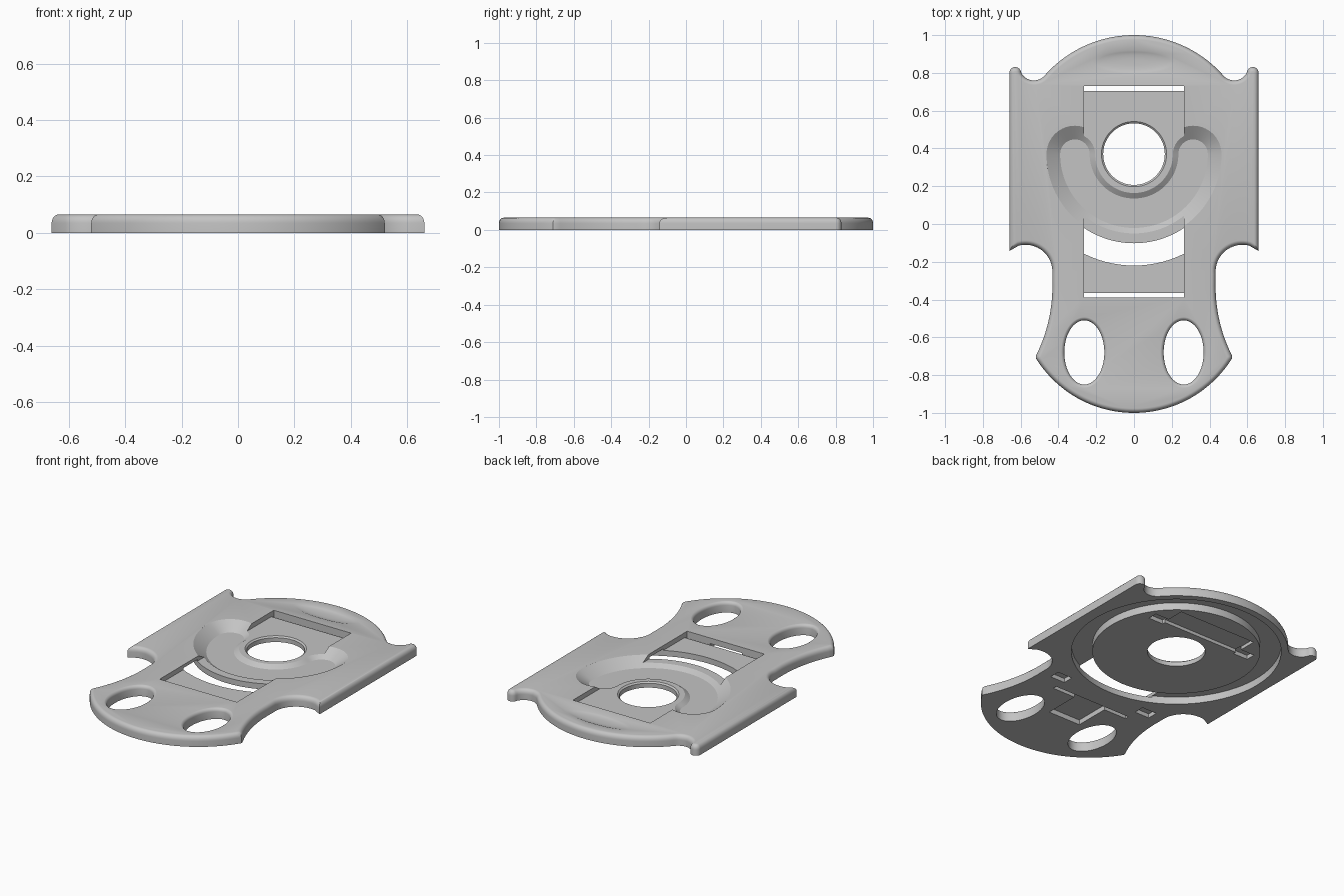
import bpy
import bmesh
from math import cos, sin, radians, pi
from mathutils import Vector

if "Cube" in bpy.data.objects:
    bpy.data.objects.remove(bpy.data.objects["Cube"], do_unlink=True)

THICK = 0.065
POCKET_Z = 0.035
HUB = (0, 0.37)
GREY = (0.55, 0.55, 0.55, 1)

grey = bpy.data.materials.new("satin grey")
grey.use_nodes = True
grey.diffuse_color = GREY
grey.node_tree.nodes["Principled BSDF"].inputs["Base Color"].default_value = GREY


def arc(cx, cy, rx, a0, a1, n, ry=None):
    """Points on an arc, angles in degrees."""
    ry = rx if ry is None else ry
    angles = [radians(a0 + (a1 - a0) * i / n) for i in range(n + 1)]
    return [Vector((cx + rx * cos(a), cy + ry * sin(a))) for a in angles]


def oval(cx, cy, rx, ry=None, n=72):
    return arc(cx, cy, rx, 0, 360, n, ry)[:-1]


def inset(points, d):
    """Move a counter-clockwise loop inward by d with mitred corners."""
    result = []
    for i, p in enumerate(points):
        e1 = (p - points[i - 1]).normalized()
        e2 = (points[(i + 1) % len(points)] - p).normalized()
        n1, n2 = Vector((-e1.y, e1.x)), Vector((-e2.y, e2.x))
        result.append(p + (n1 + n2) * d / (1 + n1.dot(n2)))
    return result


def loft(name, rings, closed=False):
    """Skin rising counter-clockwise (loop, z) rings; cap the ends, or close into a tube."""
    bm = bmesh.new()
    loops = [[bm.verts.new((p.x, p.y, z)) for p in pts] for pts, z in rings]
    pairs = list(zip(loops, loops[1:]))
    if closed:
        pairs.append((loops[-1], loops[0]))
    else:
        bm.faces.new(loops[0][::-1])
        bm.faces.new(loops[-1])
    for low, high in pairs:
        for i in range(len(low)):
            j = (i + 1) % len(low)
            bm.faces.new((low[i], low[j], high[j], high[i]))
    mesh = bpy.data.meshes.new(name)
    bm.to_mesh(mesh)
    bm.free()
    mesh.materials.append(grey)
    obj = bpy.data.objects.new(name, mesh)
    bpy.context.collection.objects.link(obj)
    return obj


def volume(mesh):
    bm = bmesh.new()
    bm.from_mesh(mesh)
    v = bm.calc_volume()
    bm.free()
    return v


def carve(body, cutter):
    """Subtract the cutter, accepting only a sound result."""
    before = volume(body.data)
    for solver in ("EXACT", "MANIFOLD"):
        mod = body.modifiers.new("cut", "BOOLEAN")
        mod.operation = "DIFFERENCE"
        mod.solver = solver
        mod.object = cutter
        graph = bpy.context.evaluated_depsgraph_get()
        mesh = bpy.data.meshes.new_from_object(body.evaluated_get(graph))
        body.modifiers.clear()
        if 0.7 * before < volume(mesh) < before:
            body.data = mesh
            break
    bpy.data.objects.remove(cutter, do_unlink=True)


def box(name, x0, x1, y0, y1, z0, z1):
    loop = [Vector(c) for c in ((x0, y0), (x1, y0), (x1, y1), (x0, y1))]
    return loft(name, [(loop, z0), (loop, z1)])


def channel(d):
    """U-shaped loop around the hub at distance d from its centre line."""
    x, y = HUB
    r = 0.313
    return (arc(x, y, r + d, 180, 360, 56) + arc(x + r, y, d, 0, 180, 20)[1:]
            + arc(x, y, r - d, 360, 180, 56)[1:] + arc(x - r, y, d, 0, 180, 20)[1:-1])


# Plate outline: right half, front to back, then mirrored
half = (arc(0, -0.389, 0.611, -90, -31.7, 28)
        + arc(1.252, -0.33, 0.82, 206.5, 180, 14)
        + arc(0.574, -0.252, 0.142, 185, 75, 18)
        + [Vector((0.66, -0.143))]
        + arc(0.629, 0.8, 0.031, 0, 160, 12)
        + arc(0.53, 0.835, 0.075, -26, -134, 14)
        + arc(*HUB, 0.63, 42, 90, 26))
outline = half + [Vector((-p.x, p.y)) for p in half[-2:0:-1]]

# Plate body with a rounded upper edge
rings = [(outline, 0)]
for i in range(7):
    a = pi / 2 * i / 6
    rings.append((inset(outline, 0.024 * (1 - cos(a))), 0.035 + 0.03 * sin(a)))
plate = loft("plate", rings)

cutters = []

# Sunken rectangular pocket and its two end slits
cutters.append(box("pocket_cut", -0.265, 0.265, -0.39, 0.73, POCKET_Z, 0.1))
for y in (-0.39, 0.705):
    cutters.append(box("slit_cut", -0.265, 0.265, y, y + 0.025, -0.02, 0.05))

# Curved channel with sloping walls
cutters.append(loft("channel_cut", [(channel(0.078), 0.015), (channel(0.154), 0.0675)]))

# Hub hole
cutters.append(loft("hub_hole_cut", [(oval(*HUB, 0.163), -0.02), (oval(*HUB, 0.163), 0.027),
                                     (oval(*HUB, 0.175), 0.037), (oval(*HUB, 0.175), 0.1)]))

# Oval grip holes with softened upper rims
for side in (-1, 1):
    x, y = 0.263 * side, -0.68
    hole = [(oval(x, y, 0.106, 0.17), -0.02)]
    for i in range(5):
        a = pi / 2 * i / 4
        flare = 0.022 * (1 - cos(a))
        hole.append((oval(x, y, 0.106 + flare, 0.17 + flare), 0.045 + 0.021 * sin(a)))
    hole.append((hole[-1][0], 0.1))
    cutters.append(loft("grip_hole_cut", hole))

# Ring groove in the underside
inner, outer = oval(*HUB, 0.472, n=96), oval(*HUB, 0.59, n=96)
cutters.append(loft("groove_cut", [(inner, -0.02), (outer, -0.02), (outer, 0.045),
                                   (inner, 0.045)], closed=True))

# Shallow thumb dimple at the back
dimple = [(oval(0, 0.857, 0.225 * scale, 0.063 * scale), THICK - depth)
          for depth, scale in ((0.01, 0.3), (0.008, 0.6), (0.004, 0.85), (-0.002, 1.05))]
cutters.append(loft("dimple_cut", dimple))

# Underside recesses and latch notches
cutters.append(box("back_recess_cut", -0.265, 0.265, 0.58, 0.72, -0.02, 0.02))
cutters.append(box("front_recess_cut", -0.11, 0.11, -0.61, -0.38, -0.02, 0.03))
for x in (-0.36, 0.26):
    cutters.append(box("back_notch_cut", x, x + 0.1, 0.56, 0.62, -0.02, 0.025))
    cutters.append(box("front_notch_cut", x, x + 0.1, -0.3, -0.235, -0.02, 0.025))

for cutter in cutters:
    carve(plate, cutter)

bpy.context.view_layer.objects.active = plate
bpy.ops.object.select_all(action="DESELECT")
plate.select_set(True)
bpy.ops.object.shade_smooth_by_angle(angle=radians(28))
